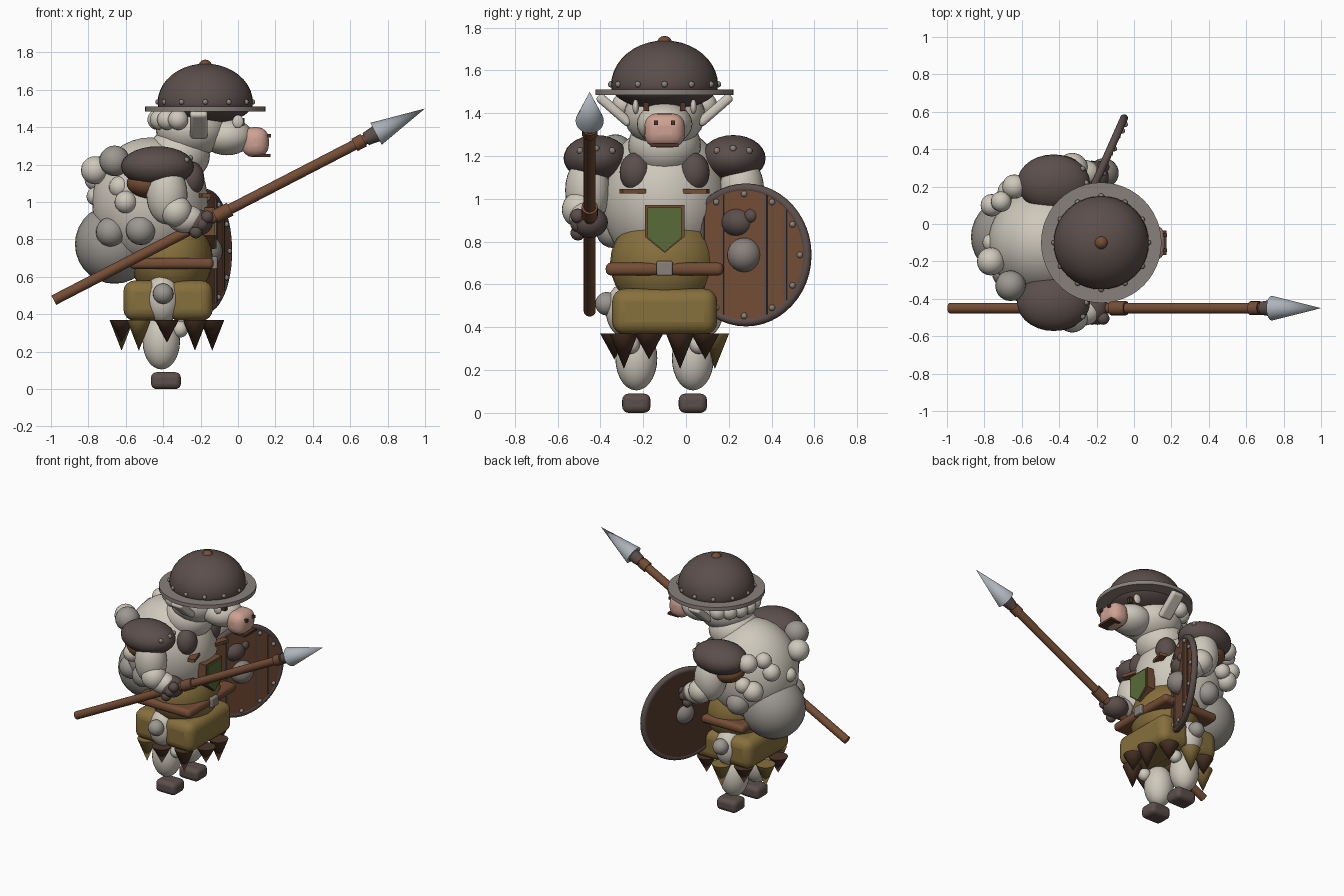
import bpy, bmesh, math
from mathutils import Vector

if "Cube" in bpy.data.objects:
    bpy.data.objects.remove(bpy.data.objects["Cube"], do_unlink=True)


def material(name, r, g, b):
    m = bpy.data.materials.new(name)
    m.use_nodes = True
    m.diffuse_color = (r, g, b, 1)
    m.node_tree.nodes["Principled BSDF"].inputs["Base Color"].default_value = (r, g, b, 1)
    return m


FUR = material("cream_fur", .62, .58, .50)
WOOL = material("grey_wool", .33, .31, .28)
HIDE = material("dark_leather", .105, .077, .07)
WOOD = material("brown_wood", .175, .075, .036)
DARK = material("dark_wood", .075, .036, .02)
TAN = material("tan_cloth", .24, .16, .045)
PINK = material("pink_skin", .62, .36, .29)
STEEL = material("pale_steel", .42, .46, .50)
IRON = material("dull_iron", .25, .22, .20)
GREEN = material("green_badge", .10, .145, .04)

MID = -0.1          # y of the figure's own symmetry plane
SIDES = (("right", -1), ("left", 1))


def finish(name, mat, angle=40):
    ob = bpy.context.object
    ob.name = name
    ob.data.materials.append(mat)
    bpy.ops.object.shade_smooth_by_angle(angle=math.radians(angle))
    return ob


def ball(name, loc, r, mat, rot=(0, 0, 0), seg=28):
    bpy.ops.mesh.primitive_uv_sphere_add(segments=seg, ring_count=seg // 2, location=loc, rotation=rot)
    bpy.context.object.scale = r if isinstance(r, tuple) else (r, r, r)
    return finish(name, mat, 80)


def box(name, loc, size, mat, bevel=0.0, rot=(0, 0, 0)):
    bpy.ops.mesh.primitive_cube_add(size=1, location=loc, rotation=rot)
    ob = bpy.context.object
    for v in ob.data.vertices:
        v.co *= Vector(size)
    if bevel:
        b = ob.modifiers.new("rounding", "BEVEL")
        b.width, b.segments = bevel, 4
    return finish(name, mat)


def rod(name, a, b, r1, r2, mat, seg=20):
    a, b = Vector(a), Vector(b)
    d = b - a
    bpy.ops.mesh.primitive_cone_add(vertices=seg, radius1=r1, radius2=r2, depth=d.length,
                                    location=(a + b) / 2, rotation=d.to_track_quat("Z", "Y").to_euler())
    return finish(name, mat)


def plate(name, outline, x0, x1, mat):
    bm = bmesh.new()
    face = bm.faces.new([bm.verts.new((x0, y, z)) for y, z in outline])
    new = bmesh.ops.extrude_face_region(bm, geom=[face])["geom"]
    bmesh.ops.translate(bm, vec=(x1 - x0, 0, 0), verts=[g for g in new if isinstance(g, bmesh.types.BMVert)])
    bmesh.ops.recalc_face_normals(bm, faces=bm.faces)
    me = bpy.data.meshes.new(name)
    bm.to_mesh(me)
    bm.free()
    me.materials.append(mat)
    ob = bpy.data.objects.new(name, me)
    bpy.context.collection.objects.link(ob)


# Helmet with brim, knob and rivets
HX = -0.175
dome = ball("helmet_dome", (HX, MID, 1.53), (.255, .25, .21), HIDE, seg=40)
for v in dome.data.vertices:
    if v.co.z < 0:
        v.co.z *= .55
rod("helmet_brim", (HX, MID, 1.485), (HX, MID, 1.512), .322, .322, IRON, 48)
ball("helmet_knob", (HX, MID, 1.725), .036, WOOD)
for i in range(12):
    a = math.tau * i / 12
    ball("helmet_rivet", (HX + .253 * math.cos(a), MID + .25 * math.sin(a), 1.535), .015, IRON, seg=10)

# Head and face
ball("head", (-.25, MID, 1.39), (.19, .19, .15), FUR)
ball("muzzle", (-.06, MID, 1.35), (.14, .13, .1), FUR)
ball("neck", (-.32, MID, 1.25), (.17, .17, .15), FUR)
box("snout", (.092, MID, 1.32), (.145, .19, .16), PINK, .06)
box("mouth", (.13, MID, 1.25), (.085, .13, .016), DARK)
for side, s in SIDES:
    box(side + "_nostril", (.165, MID + s * .04, 1.355), (.022, .018, .02), DARK)
    box(side + "_eye", (.02, MID + s * .085, 1.43), (.03, .025, .04), DARK)
    ball(side + "_brow", (0, MID + s * .135, 1.43), (.03, .015, .035), FUR)
    box(side + "_ear", (-.21, MID + s * .235, 1.415), (.095, .045, .2), FUR, .018, (-s * .855, 0, 0))
for i in range(7):
    a = math.radians(120 + 20 * i)
    ball("head_wool", (-.21 + .22 * math.cos(a), MID + .22 * math.sin(a), 1.44), .055, FUR, seg=18)

# Torso, hump and tunic
ball("torso", (-.47, MID, 1.0), (.31, .295, .345), FUR, seg=40)
ball("hump", (-.66, -.07, .775), .212, WOOL)
ball("tunic", (-.355, MID, .7), (.22, .255, .24), TAN)
box("belt", (-.355, MID, .672), (.45, .55, .06), WOOD, .025)
box("belt_buckle", (-.125, MID, .675), (.03, .075, .068), IRON, .008)
box("front_skirt", (-.255, MID, .473), (.24, .49, .215), TAN, .06)
box("back_skirt", (-.5, MID, .473), (.225, .49, .215), TAN, .06)
box("skirt_core", (-.38, MID, .473), (.3, .36, .19), TAN, .03)

# Chest patches, straps and badge
for side, s in SIDES:
    ball(side + "_chest_patch", (-.25, MID + s * .135, 1.125), (.07, .075, .092), HIDE)
    box(side + "_chest_strap", (-.185, MID + s * .145, 1.035), (.05, .12, .022), WOOD, 0, (0, 0, -s * .3))


def crest(w, top, shoulder, tip):
    return [(MID - w, top), (MID + w, top), (MID + w, shoulder), (MID, tip), (MID - w, shoulder)]


plate("badge_frame", crest(.092, .972, .822, .748), -.19, -.125, WOOD)
plate("badge", crest(.08, .96, .82, .752), -.13, -.115, GREEN)

# Wool tufts: x, y, z, radius
for x, y, z, r in ((-.765, -.2, 1.17, .075), (-.76, .1, 1.12, .06), (-.71, .12, 1.2, .055),
                   (-.76, -.1, 1.03, .05), (-.64, .2, 1.19, .065), (-.66, .17, .98, .07),
                   (-.6, .2, 1.02, .055), (-.63, -.3, 1.08, .06), (-.6, -.36, 1.0, .06)):
    ball("cream_tuft", (x, y, z), r, FUR, seg=20)
for x, y, z, r in ((-.66, -.33, 1.22, .082), (-.68, -.26, .84, .08), (-.52, -.34, .85, .08),
                   (-.52, .14, .85, .08), (-.4, -.37, .51, .055), (-.4, .17, .51, .055)):
    ball("grey_tuft", (x, y, z), r, WOOL, seg=20)

# Shoulders, arms, legs and feet
for side, s in SIDES:
    y = MID + s * .32
    ball(side + "_shoulder_guard", (-.43, y, 1.19), (.195, .152, .108), HIDE)
    ball(side + "_shoulder_lining", (-.47, y - s * .02, 1.1), (.125, .11, .08), WOOD)
    for k in (-1, 0, 1):
        ball(side + "_shoulder_rivet", (-.275 + .02 * (k == 0), y + .075 * k, 1.235 - .01 * abs(k)), .016, IRON, seg=10)
    ball(side + "_upper_arm", (-.38, MID + s * .36, 1.04), (.11, .105, .16), FUR)
    ball(side + "_elbow", (-.33, MID + s * .395, .95), .085, FUR)
    ball(side + "_forearm", (-.28, MID + s * .37, .91), (.1, .075, .075), FUR)
    ball(side + "_hand", (-.22, MID + s * .35, .89), (.085, .085, .072), HIDE)
    for k in range(3):
        ball(side + "_finger", (-.165 - .03 * k, MID + s * .405, .92 - .04 * k), .035, HIDE, seg=14)
    ball(side + "_hip", (-.405, MID + s * .18, .48), (.095, .095, .13), FUR)
    ball(side + "_leg", (-.41, MID + s * .132, .255), (.1, .098, .15), FUR)
    ball(side + "_knee", (-.31, MID + s * .16, .32), .045, FUR, seg=16)
    box(side + "_shoe", (-.385, MID + s * .132, .045), (.16, .132, .09), HIDE, .03)

# Hanging points around the skirt
for i in range(10):
    a = math.tau * (i + .5) / 10
    x, y = -.38 + .255 * math.cos(a), MID + .235 * math.sin(a)
    rod("skirt_point", (x, y, .37), (x, y, .205 if i % 2 == 0 else .25), .066, 0, (DARK, TAN)[i in (2, 4, 6)], 14)

# Spear
BUTT, TIP = Vector((-.985, -.45, .475)), Vector((1, -.45, 1.5))


def along(t):
    return BUTT.lerp(TIP, t)


rod("spear_shaft", BUTT, along(.85), .028, .028, WOOD)
for t0, t1, r in ((.385, .405, .045), (.435, .475, .038), (.81, .835, .037)):
    rod("spear_ring", along(t0), along(t1), r, r, WOOD)
rod("spear_socket", along(.84), along(.885), .036, .05, HIDE)
rod("spear_head", along(.868), TIP, .066, 0, STEEL, 24)

# Round shield
C = Vector((-.18, .28, .738))
N = Vector((.914, -.406, 0))
U = Vector((.406, .914, 0))
UP = Vector((0, 0, 1))
TURN = math.atan2(N.y, N.x)
rod("shield_boards", C - N * .015, C + N * .018, .315, .315, WOOD, 48)
rod("shield_back", C - N * .02, C - N * .014, .305, .305, DARK, 48)
bpy.ops.mesh.primitive_torus_add(major_segments=48, minor_segments=10, major_radius=.312, minor_radius=.022,
                                 location=C, rotation=N.to_track_quat("Z", "Y").to_euler())
finish("shield_rim", HIDE, 60)
for o in (-.21, -.11, .11, .21):
    length = 2 * math.sqrt(.3 ** 2 - o ** 2)
    box("shield_seam", C + U * o + N * .018, (.012, .014, length), HIDE, 0, (0, 0, TURN))
ball("shield_boss", C + N * .02, .08, IRON)
for i in range(12):
    a = math.tau * i / 12
    ball("shield_rivet", C + N * .02 + (U * math.cos(a) + UP * math.sin(a)) * .285, .015, IRON, seg=10)
